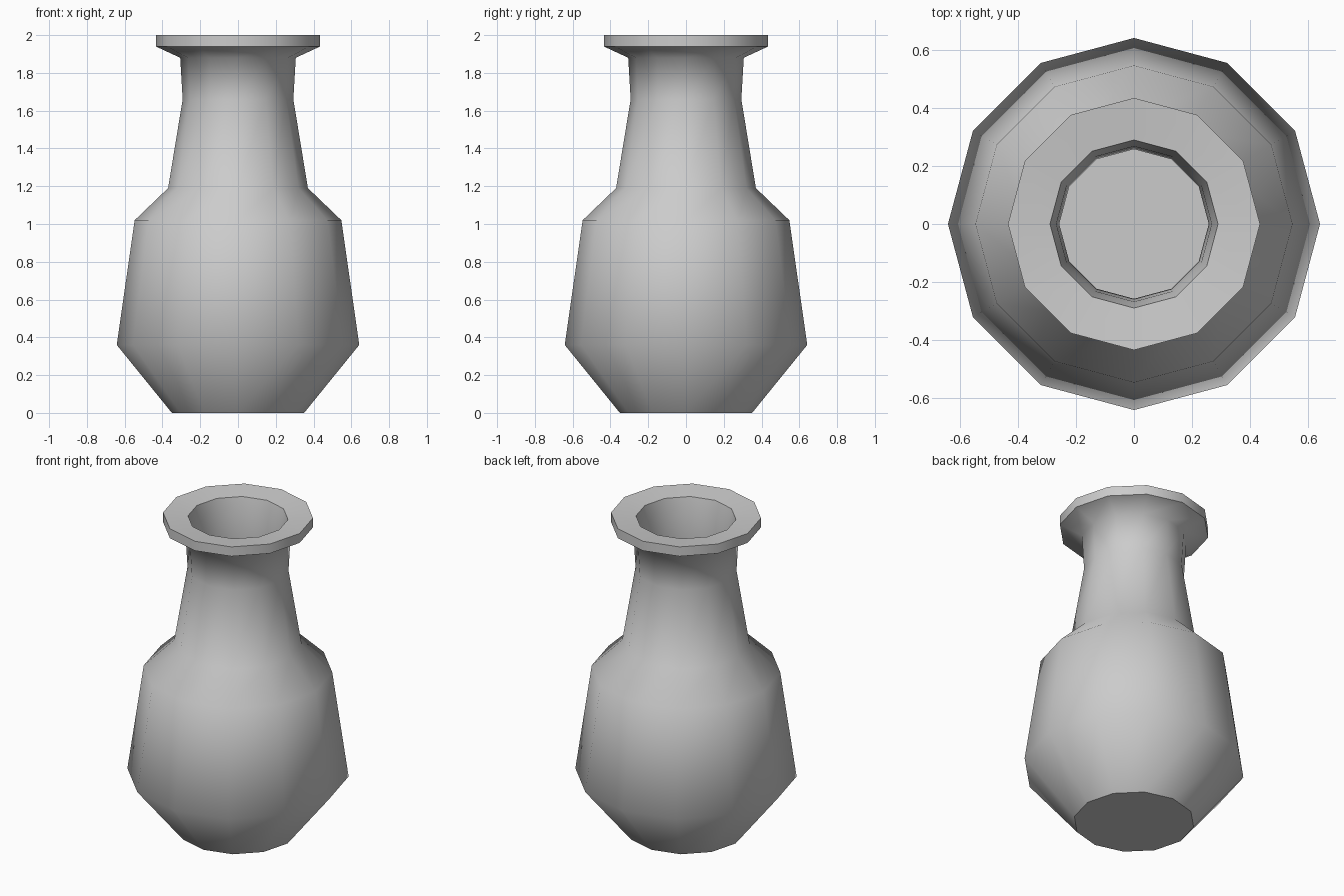
import bpy, bmesh, math

if "Cube" in bpy.data.objects:
    bpy.data.objects.remove(bpy.data.objects["Cube"])

SIDES = 12
# Profile (radius, height, crisp ring?) from the base, over the rim, down the inside
PROFILE = [
    (0.35, 0.00, True), (0.642, 0.36, False), (0.547, 1.02, False),
    (0.37, 1.19, False), (0.293, 1.66, False), (0.306, 1.88, False),
    (0.435, 1.94, True), (0.435, 2.00, True),
    # inner wall
    (0.29, 1.985, True), (0.268, 1.88, False), (0.258, 1.66, False),
    (0.335, 1.18, False), (0.513, 1.00, False), (0.605, 0.37, False),
    (0.335, 0.04, True),
]

bm = bmesh.new()
rings = []
for r, z, crisp in PROFILE:
    rings.append([bm.verts.new((r * math.cos(2 * math.pi * i / SIDES),
                                r * math.sin(2 * math.pi * i / SIDES), z))
                  for i in range(SIDES)])

# Lathe walls
for a, b in zip(rings, rings[1:]):
    for i in range(SIDES):
        j = (i + 1) % SIDES
        bm.faces.new((a[i], a[j], b[j], b[i])).smooth = True

# Flat underside and inner floor
bm.faces.new(list(reversed(rings[0])))
bm.faces.new(rings[-1])

# Crisp rings at base, rim and lip
for ring, (_, _, crisp) in zip(rings, PROFILE):
    if crisp:
        for i in range(SIDES):
            bm.edges.get((ring[i], ring[(i + 1) % SIDES])).smooth = False

bmesh.ops.recalc_face_normals(bm, faces=bm.faces)
mesh = bpy.data.meshes.new("vase")
bm.to_mesh(mesh)
bm.free()
vase = bpy.data.objects.new("vase", mesh)
bpy.context.collection.objects.link(vase)
